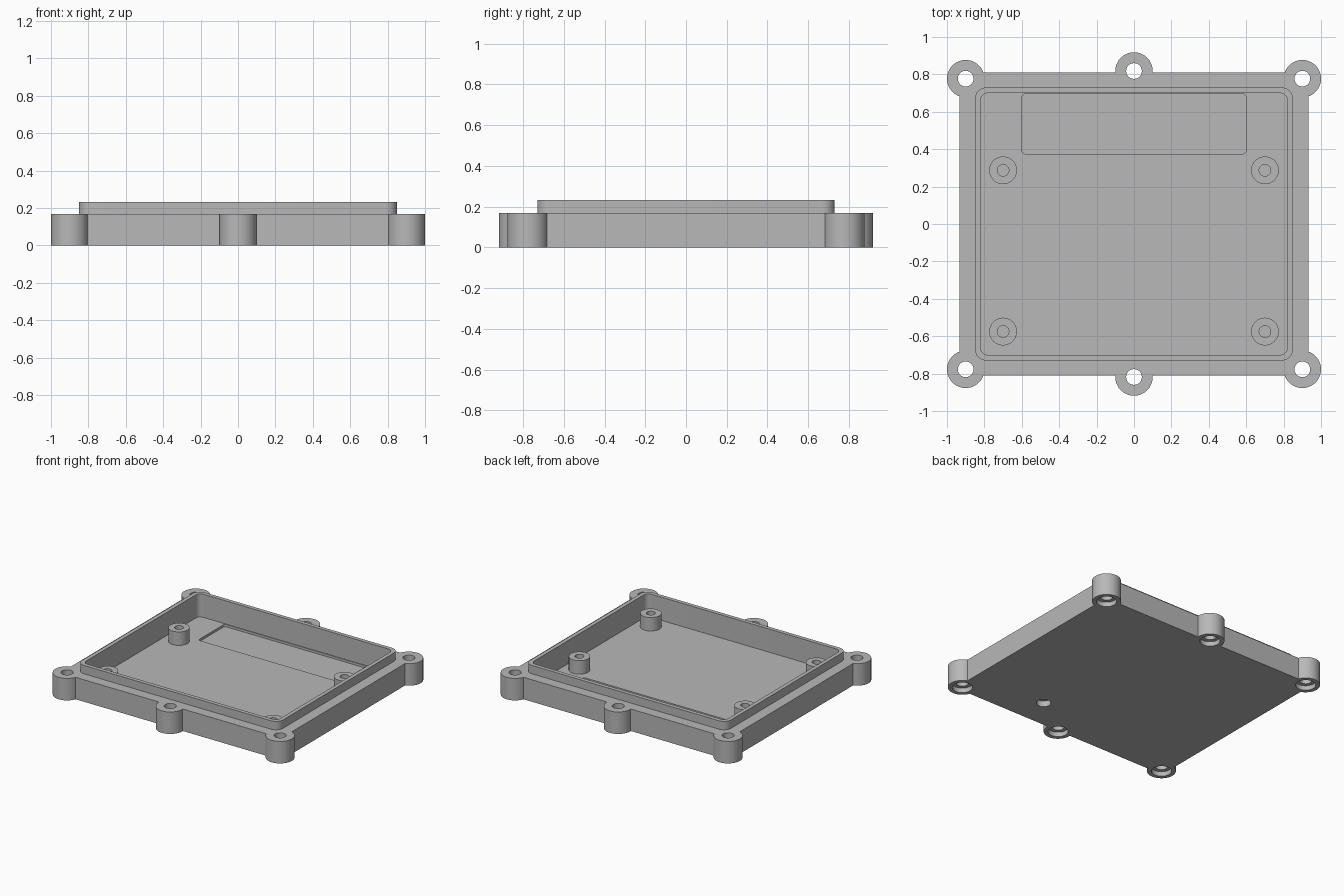
import bpy
import bmesh
from math import sin, cos, pi

default = bpy.data.objects.get("Cube")
if default:
    bpy.data.objects.remove(default, do_unlink=True)

grey = bpy.data.materials.new("plain grey")
grey.use_nodes = True
COLOUR = (0.48, 0.48, 0.48, 1)
grey.diffuse_color = COLOUR
grey.node_tree.nodes["Principled BSDF"].inputs["Base Color"].default_value = COLOUR


def prism(name, outline, z0, z1):
    """Closed solid from a flat outline between two heights."""
    bm = bmesh.new()
    base = bm.faces.new([bm.verts.new((x, y, z0)) for x, y in outline])
    top = bmesh.ops.extrude_face_region(bm, geom=[base])["geom"]
    bmesh.ops.translate(bm, vec=(0, 0, z1 - z0),
                        verts=[v for v in top if isinstance(v, bmesh.types.BMVert)])
    bmesh.ops.recalc_face_normals(bm, faces=bm.faces)
    mesh = bpy.data.meshes.new(name)
    bm.to_mesh(mesh)
    bm.free()
    mesh.materials.append(grey)
    obj = bpy.data.objects.new(name, mesh)
    bpy.context.collection.objects.link(obj)
    return obj


def cylinder(name, x, y, r, z0, z1, n=48):
    ring = [(x + r * cos(2 * pi * i / n), y + r * sin(2 * pi * i / n)) for i in range(n)]
    return prism(name, ring, z0, z1)


def rounded_box(name, hx, hy, r, z0, z1, cy=0, n=8):
    """Box with rounded vertical corners, centred on x = 0."""
    pts = []
    corners = ((1, 1), (-1, 1), (-1, -1), (1, -1))
    for k, (sx, sy) in enumerate(corners):
        for i in range(n + 1):
            a = (k + i / n) * pi / 2
            pts.append((sx * (hx - r) + r * cos(a), cy + sy * (hy - r) + r * sin(a)))
    return prism(name, pts, z0, z1)


def combine(target, tool, operation):
    """Apply a boolean and discard the tool."""
    tool.hide_render = True
    mod = target.modifiers.new("cut", "BOOLEAN")
    mod.operation = operation
    mod.solver = "EXACT"
    mod.object = tool
    bpy.context.view_layer.objects.active = target
    bpy.ops.object.modifier_apply(modifier=mod.name)
    bpy.data.objects.remove(tool, do_unlink=True)


def smooth(obj):
    bpy.ops.object.select_all(action="DESELECT")
    obj.select_set(True)
    bpy.context.view_layer.objects.active = obj
    bpy.ops.object.shade_smooth_by_angle(angle=pi / 6)


BASE, RIM, FLOOR = 0.168, 0.232, 0.055

# Outer body with raised sealing lip
body = rounded_box("enclosure_body", 0.933, 0.81, 0.05, 0, BASE)
combine(body, rounded_box("lip", 0.85, 0.73, 0.06, 0.1, RIM), "UNION")

# Bolt bosses at the corners and the middle of front and back
bolts = [(sx * 0.9, sy * 0.777) for sx in (-1, 1) for sy in (-1, 1)]
bolts += [(0, sy * 0.818) for sy in (-1, 1)]
for x, y in bolts:
    combine(body, cylinder("boss", x, y, 0.1, 0, BASE), "UNION")

# Inner cavity and shallow floor pocket
combine(body, rounded_box("cavity", 0.82, 0.7, 0.04, FLOOR, 0.4), "DIFFERENCE")
combine(body, rounded_box("pocket", 0.6, 0.16, 0.02, FLOOR - 0.018, 0.1, cy=0.535),
        "DIFFERENCE")

# Bolt holes with counterbores underneath
for x, y in bolts:
    combine(body, cylinder("bolt_hole", x, y, 0.042, -0.1, 0.4), "DIFFERENCE")
    combine(body, cylinder("counterbore", x, y, 0.07, -0.1, 0.035), "DIFFERENCE")

# Blind recess in the underside
combine(body, cylinder("recess", 0.33, -0.58, 0.05, -0.1, 0.045), "DIFFERENCE")
smooth(body)

# Mounting posts with screw holes
for side, x in (("right", -0.7), ("left", 0.7)):
    for end, y in (("front", -0.575), ("back", 0.287)):
        post = cylinder(f"post_{end}_{side}", x, y, 0.074, FLOOR - 0.02, 0.158)
        combine(post, cylinder("screw_hole", x, y, 0.031, FLOOR, 0.3, 32), "DIFFERENCE")
        smooth(post)
